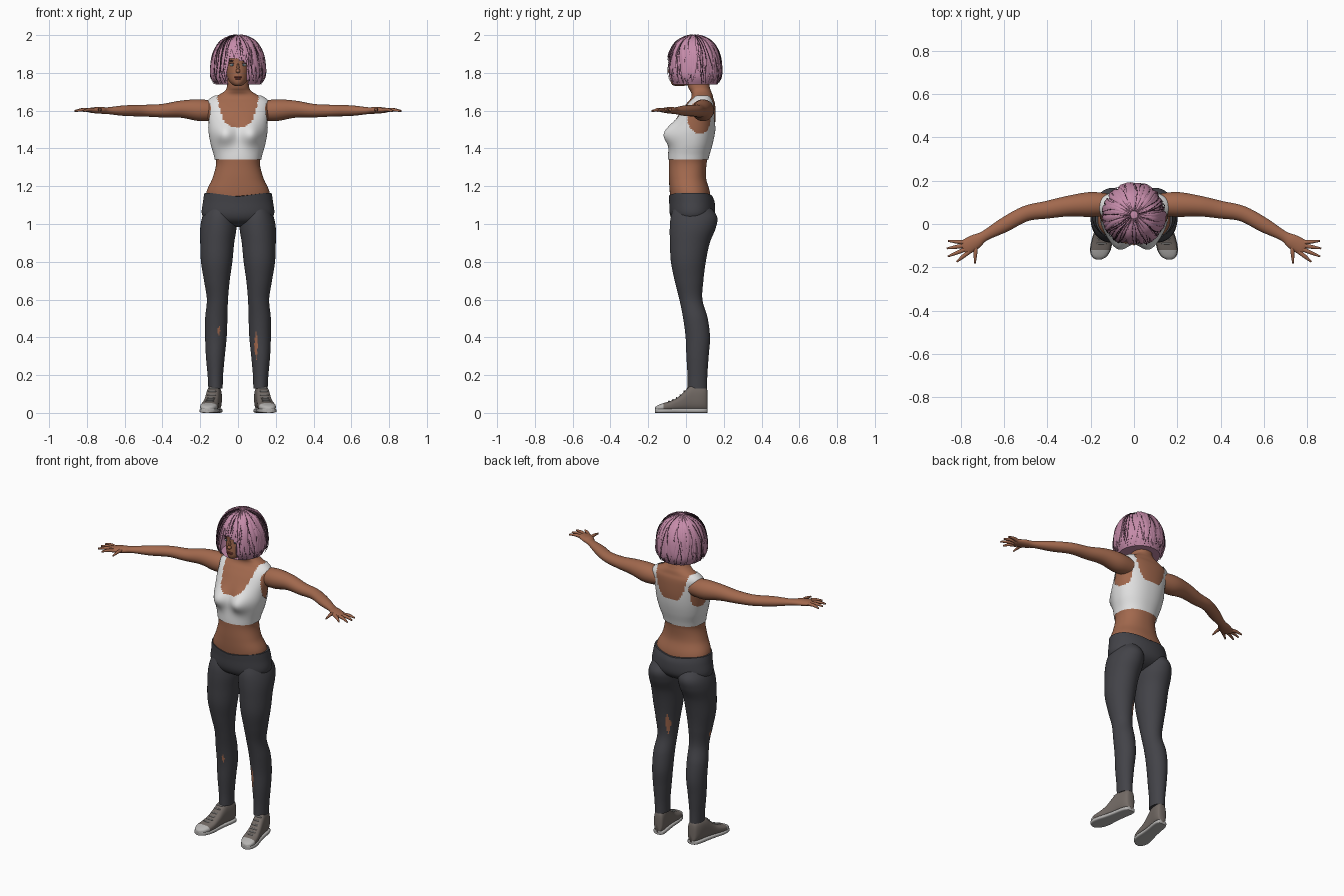
import bpy, bmesh, math, random
from mathutils import Vector, Matrix

random.seed(4)
if "Cube" in bpy.data.objects:
    bpy.data.objects.remove(bpy.data.objects["Cube"])


def material(name, *rgb):
    m = bpy.data.materials.new(name)
    m.use_nodes = True
    m.diffuse_color = (*rgb, 1)
    m.node_tree.nodes["Principled BSDF"].inputs["Base Color"].default_value = (*rgb, 1)
    return m


skin = material("brown skin", .36, .14, .075)
white = material("white cloth", .76, .76, .76)
charcoal = material("charcoal cloth", .056, .056, .065)
canvas = material("grey canvas", .17, .145, .13)
rubber = material("pale rubber", .46, .45, .44)
pink = material("pink hair", .56, .26, .4)
plum = material("dark plum hair", .05, .02, .035)
lip = material("lips", .25, .06, .045)
eye_white = material("eye white", .6, .58, .55)
iris = material("iris", .06, .12, .15)


def smooth(rows, steps=5):
    """Catmull-Rom interpolation of number rows."""
    out = []
    for i in range(len(rows) - 1):
        quad = [rows[max(i - 1, 0)], rows[i], rows[i + 1], rows[min(i + 2, len(rows) - 1)]]
        for k in range(steps):
            t = k / steps
            out.append([.5 * (2 * b + (c - a) * t + (2 * a - 5 * b + 4 * c - d) * t * t
                              + (3 * b - a - 3 * c + d) * t ** 3) for a, b, c, d in zip(*quad)])
    return out + [list(rows[-1])]


def loft(bm, rings, n=32, power=1.0, mat=0):
    """Skin a list of (centre, half axis u, half axis v) rings."""
    loops = []
    for c, u, v in rings:
        loop = []
        for k in range(n):
            a = math.tau * (k + .5) / n
            ca, sa = math.cos(a), math.sin(a)
            loop.append(bm.verts.new(c + u * math.copysign(abs(ca) ** power, ca)
                                     + v * math.copysign(abs(sa) ** power, sa)))
        loops.append(loop)
    faces = [bm.faces.new((p[k], p[(k + 1) % n], q[(k + 1) % n], q[k]))
             for p, q in zip(loops, loops[1:]) for k in range(n)]
    faces += [bm.faces.new(loops[0]), bm.faces.new(loops[-1])]
    for f in faces:
        f.material_index = mat
    bmesh.ops.recalc_face_normals(bm, faces=faces)


def column(rows, steps=5, s=1):
    """Level rings from rows of height, centre x, half width, front y, back y."""
    return [(Vector((s * cx, (f + b) / 2, z)), Vector((rx, 0, 0)), Vector((0, (b - f) / 2, 0)))
            for z, cx, rx, f, b in smooth(rows, steps)]


def limb(rows, s, steps=5):
    """Rings along a level path from rows of x, y, z, half width, half height."""
    rows = smooth(rows, steps)
    rings = []
    for i, (x, y, z, w, h) in enumerate(rows):
        p, q = rows[max(i - 1, 0)], rows[min(i + 1, len(rows) - 1)]
        d = Vector((q[0] - p[0], q[1] - p[1], 0)).normalized()
        rings.append((Vector((s * x, y, z)), Vector((-d.y * s, d.x, 0)) * w, Vector((0, 0, h))))
    return rings


def ball(bm, loc, size, mat=0):
    m = Matrix.Translation(loc) @ Matrix.Diagonal((*size, 1))
    new = bmesh.ops.create_uvsphere(bm, u_segments=16, v_segments=10, radius=1, matrix=m)
    for f in {f for v in new["verts"] for f in v.link_faces}:
        f.material_index = mat


def finish(bm, name, *mats):
    me = bpy.data.meshes.new(name)
    for f in bm.faces:
        f.smooth = True
    bm.to_mesh(me)
    bm.free()
    for m in mats:
        me.materials.append(m)
    me.set_sharp_from_angle(angle=math.radians(50))
    ob = bpy.data.objects.new(name, me)
    bpy.context.collection.objects.link(ob)


# Torso and neck, reused for the top
TORSO = [(1.06, 0, .15, -.07, .13), (1.16, 0, .168, -.085, .128), (1.24, 0, .136, -.09, .107),
         (1.31, 0, .117, -.09, .108), (1.36, 0, .122, -.09, .118), (1.42, 0, .139, -.085, .135),
         (1.48, 0, .15, -.08, .148), (1.54, 0, .156, -.06, .155), (1.6, 0, .162, -.025, .156),
         (1.64, 0, .162, .005, .153), (1.665, 0, .14, .025, .145), (1.685, 0, .1, .03, .14),
         (1.705, 0, .07, .022, .132), (1.73, 0, .058, .01, .125), (1.8, 0, .055, 0, .12)]


def torso():
    bm = bmesh.new()
    loft(bm, column(TORSO, 8), 96, .9)
    for v in bm.verts:
        x, y, z = v.co
        if y < .03:
            v.co.y -= .042 * math.exp(-((abs(x) - .072) / .05) ** 2 - ((z - 1.475) / .055) ** 2)
    bm.normal_update()
    return bm


finish(torso(), "torso", skin)


def in_top(p):
    x, y, z = abs(p.x), p.y, p.z
    neckline = z > 1.515 + .15 * (x / .108) ** 4
    armhole = x > .122 and ((y - .075) / .068) ** 2 + ((z - 1.565) / .087) ** 2 < 1
    return 1.34 < z < 1.68 and not neckline and not armhole


bm = torso()
for v, n in [(v, v.normal.copy()) for v in bm.verts]:
    v.co += n * .005
bmesh.ops.delete(bm, geom=[f for f in bm.faces if not in_top(f.calc_center_median())], context='FACES')
finish(bm, "cropped_top", white)

# Leggings: hips, then legs with torn patches
bm = bmesh.new()
loft(bm, column([(1.165, 0, .178, -.091, .14), (1.12, 0, .185, -.089, .152), (1.05, 0, .191, -.085, .152),
                 (1.01, 0, .15, -.06, .12), (.985, 0, .05, 0, .06)]), 64, .95)
for v in bm.verts:
    if v.co.z > 1.1:
        v.co.z -= .02 * (1 - min(1, abs(v.co.x) / .15)) * (v.co.z - 1.1) / .065
finish(bm, "leggings_hips", charcoal)

LEG = [(1.1, .1, .06, -.06, .12), (1.04, .1, .088, -.08, .164), (.98, .104, .096, -.086, .158),
       (.9, .11, .09, -.085, .126), (.8, .113, .083, -.08, .105), (.7, .112, .068, -.06, .092),
       (.6, .109, .056, -.035, .087), (.5, .115, .059, -.015, .115), (.4, .117, .057, -.002, .127),
       (.3, .12, .05, .002, .12), (.2, .12, .041, .008, .113), (.13, .119, .038, .008, .112)]


def torn(p, s):
    def slit(a, w, z, h):
        return abs(a) / w + abs(p.z - z) / h < 1
    if s > 0:
        return (p.y < .04 and slit(p.x - .096, .01, .36, .09)) or (p.y > .03 and slit(p.x - .072, .014, .69, .07))
    return (p.y < .04 and slit(p.x + .1, .009, .435, .025)) or (p.x < -.11 and slit(p.y - .01, .013, .67, .025))


for s, side in ((1, "left"), (-1, "right")):
    bm = bmesh.new()
    loft(bm, column(LEG, 10, s), 64)
    for f in bm.faces:
        f.material_index = int(torn(f.calc_center_median(), s))
    finish(bm, side + "_legging", charcoal, skin)

    # Arm, palm and fingers
    bm = bmesh.new()
    loft(bm, limb([(.11, .09, 1.6, .05, .05), (.2, .09, 1.602, .058, .058), (.3, .083, 1.608, .048, .046),
                   (.4, .066, 1.6, .041, .036), (.5, .048, 1.6, .036, .031), (.6, -.005, 1.6, .034, .028),
                   (.69, -.055, 1.6, .024, .018), (.73, -.08, 1.602, .034, .018),
                   (.775, -.106, 1.602, .036, .014), (.79, -.115, 1.602, .028, .009)], s), 24)
    for bx, by, tx, ty in ((.785, -.085, .86, -.078), (.785, -.1, .865, -.113), (.775, -.115, .86, -.15),
                           (.762, -.128, .82, -.175), (.73, -.09, .735, -.183)):
        mx, my = (bx + tx) / 2, (by + ty) / 2
        loft(bm, limb([(bx, by, 1.602, .011, .011), (mx, my, 1.605, .009, .009),
                       (tx, ty, 1.598, .004, .005)], s, 4), 10)
    finish(bm, side + "_arm", skin)

    # Shoe upper with toe cap and laces
    shoe = [(.115, .012, .1), (.108, .028, .135), (.08, .036, .145), (.03, .037, .145), (0, .038, .122),
            (-.04, .041, .085), (-.08, .046, .064), (-.12, .045, .052), (-.15, .032, .04), (-.163, .012, .03)]
    rows = smooth(shoe, 4)

    def lane(y):
        return s * (.118 + (.1 - y) * .17)
    bm = bmesh.new()
    loft(bm, [(Vector((lane(y), y, top / 2 + .005)), Vector((w, 0, 0)), Vector((0, 0, top / 2 - .005)))
              for y, w, top in rows], 32, .75)
    for f in bm.faces:
        f.material_index = int(f.calc_center_median().y < -.118)
    for y, w, top in rows[15:27:2]:
        ball(bm, (lane(y), y, top + .001), (.024, .004, .004), 1)
    finish(bm, side + "_shoe", canvas, rubber)
    bm = bmesh.new()
    loft(bm, [(Vector((lane(y), y, .012)), Vector((w + .003, 0, 0)), Vector((0, 0, .012)))
              for y, w, top in rows], 32, .5)
    finish(bm, side + "_sole", rubber)

# Head and face
bm = bmesh.new()
loft(bm, column([(1.73, 0, .012, -.055, -.02), (1.738, 0, .03, -.074, .02), (1.76, 0, .049, -.083, .06),
                 (1.8, 0, .063, -.083, .11), (1.85, 0, .073, -.08, .135), (1.9, 0, .078, -.082, .145),
                 (1.95, 0, .062, -.05, .125), (1.972, 0, .03, 0, .08)]), 40)
ball(bm, (0, -.084, 1.81), (.012, .015, .011))
ball(bm, (0, -.079, 1.828), (.007, .011, .022))
ball(bm, (0, -.081, 1.777), (.021, .007, .005), 1)
ball(bm, (0, -.08, 1.769), (.017, .008, .005), 1)
for s in (-1, 1):
    ball(bm, (s * .03, -.069, 1.842), (.014, .006, .007), 2)
    ball(bm, (s * .03, -.073, 1.842), (.006, .004, .006), 3)
    ball(bm, (s * .031, -.07, 1.851), (.016, .006, .002), 4)
    ball(bm, (s * .033, -.071, 1.864), (.018, .005, .003), 4)
finish(bm, "head", skin, lip, eye_white, iris, plum)

# Bobbed hair: shell with a face opening, covered in locks
BOB = smooth([(1.992, .004), (1.984, .045), (1.955, .09), (1.9, .123), (1.84, .135), (1.78, .136), (1.738, .118)], 5)


def face_gap(p):
    return p.y < 0 and -.056 < p.x < .05 and p.z < 1.876 - .5 * max(p.x, 0)


bm = bmesh.new()
loft(bm, [(Vector((0, .043, z)), Vector((r, 0, 0)), Vector((0, r * 1.02, 0))) for z, r in BOB], 64)
bmesh.ops.delete(bm, geom=[f for f in bm.faces if face_gap(f.calc_center_median())], context='FACES')
finish(bm, "hair_shell", pink)


def lock(bm, a0, width, thick, lift, mat):
    sweep, phase = random.uniform(-.15, .3), random.uniform(0, 6)
    path, last = [], len(BOB) - random.randint(0, 5)
    for i, (z, r) in enumerate(BOB[2:last]):
        t = i / len(BOB)
        a = a0 + sweep * t + .05 * math.sin(phase + 9 * t)
        r += lift * min(1, r / .08)
        p = Vector((r * math.cos(a), .043 + r * 1.02 * math.sin(a), z + lift * (1 - t)))
        if face_gap(p):
            break
        path.append((p, Vector((-math.sin(a), math.cos(a), 0)), r))
    rings = []
    for i, (p, u, r) in enumerate(path):
        d = path[min(i + 1, len(path) - 1)][0] - path[max(i - 1, 0)][0]
        end = min(1, .15 + (len(path) - 1 - i) / 6)
        rings.append((p, u * width * end * min(1, r / .1), d.cross(u).normalized() * thick * end))
    if len(rings) > 3:
        loft(bm, rings, 8, 1, mat)


bm = bmesh.new()
for k in range(100):
    lock(bm, math.tau * k / 100 + random.uniform(-.04, .04), random.uniform(.008, .016), .004,
         random.uniform(0, .009), 0)
for k in range(60):
    lock(bm, random.uniform(0, math.tau), .0014, .0014, random.uniform(.007, .011), 1)
finish(bm, "hair_locks", pink, plum)
